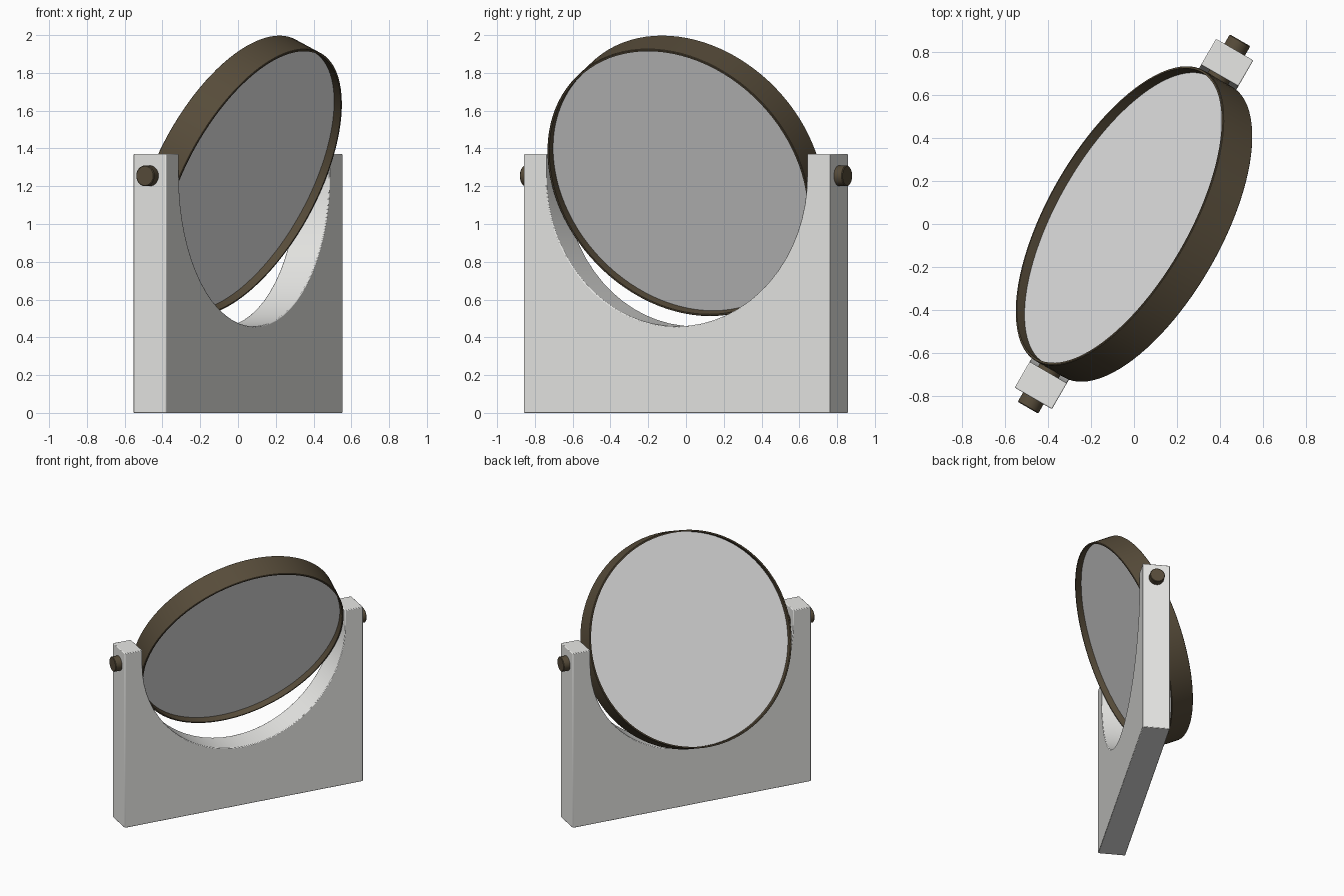
import bpy, bmesh, math
from mathutils import Matrix

if "Cube" in bpy.data.objects:
    bpy.data.objects.remove(bpy.data.objects["Cube"])

YAW = Matrix.Rotation(math.radians(60), 4, 'Z')      # whole mirror is turned
PIVOT_Z, TILT = 1.255, math.radians(25)
HALF_W, HALF_T, HEIGHT, CUT_R = 0.936, 0.1, 1.37, 0.797


def material(name, rgb):
    m = bpy.data.materials.new(name)
    m.diffuse_color = (*rgb, 1)
    m.use_nodes = True
    m.node_tree.nodes["Principled BSDF"].inputs["Base Color"].default_value = m.diffuse_color
    return m


STAND = material("pale grey", (0.8, 0.8, 0.78))
FRAME = material("dark bronze", (0.095, 0.072, 0.042))
GLASS = material("mirror grey", (0.77, 0.77, 0.77))


def make(name, bm, mat, matrix):
    bmesh.ops.recalc_face_normals(bm, faces=bm.faces)
    me = bpy.data.meshes.new(name)
    bm.to_mesh(me)
    bm.free()
    ob = bpy.data.objects.new(name, me)
    bpy.context.collection.objects.link(ob)
    me.materials.append(mat)
    me.transform(matrix)
    bpy.ops.object.select_all(action='DESELECT')
    ob.select_set(True)
    bpy.context.view_layer.objects.active = ob
    bpy.ops.object.shade_smooth_by_angle(angle=math.radians(35))
    return ob


def lathe(name, profile, mat, matrix, steps=96, closed=False):
    """Spin (radius, height) points around local z."""
    bm = bmesh.new()
    vs = [bm.verts.new((r, 0, z)) for r, z in profile]
    pairs = list(zip(vs, vs[1:])) + ([(vs[-1], vs[0])] if closed else [])
    es = [bm.edges.new(p) for p in pairs]
    bmesh.ops.spin(bm, geom=vs + es, cent=(0, 0, 0), axis=(0, 0, 1),
                   angle=2 * math.pi, steps=steps)
    bmesh.ops.remove_doubles(bm, verts=bm.verts, dist=1e-5)
    return make(name, bm, mat, matrix)


# Stand: slab with a U-shaped opening, outline extruded through its thickness
N = 32
arc = [(CUT_R * math.cos(math.pi * (1 + i / N)), PIVOT_Z + CUT_R * math.sin(math.pi * (1 + i / N)))
       for i in range(N + 1)]
outline = [(-HALF_W, HEIGHT), (-CUT_R, HEIGHT)] + arc + \
          [(CUT_R, HEIGHT), (HALF_W, HEIGHT), (HALF_W, 0), (-HALF_W, 0)]
bm = bmesh.new()
face = bm.faces.new([bm.verts.new((x, -HALF_T, z)) for x, z in outline])
ext = bmesh.ops.extrude_face_region(bm, geom=[face])
bmesh.ops.translate(bm, vec=(0, 2 * HALF_T, 0),
                    verts=[v for v in ext['geom'] if isinstance(v, bmesh.types.BMVert)])
stand = make("stand", bm, STAND, YAW)
bevel = stand.modifiers.new("soft edges", 'BEVEL')
bevel.width, bevel.segments, bevel.limit_method = 0.005, 2, 'ANGLE'

# Tilted mirror: ring frame with the glass sunk inside, the same on both sides
disc = YAW @ Matrix.Translation((0, 0, PIVOT_Z)) @ Matrix.Rotation(TILT - math.pi / 2, 4, 'X')
R, RI, T, B, G = 0.78, 0.768, 0.087, 0.003, 0.042
lathe("mirror_frame", [(RI, -T), (R - B, -T), (R, -T + B), (R, T - B), (R - B, T), (RI, T)],
      FRAME, disc, closed=True)
lathe("mirror_glass", [(0, -G), (RI + 0.004, -G), (RI + 0.004, G), (0, G)], GLASS, disc)

# Pivot pins through each upright
for side, label in ((1, "right"), (-1, "left")):
    pin = YAW @ Matrix.Translation((0, 0, PIVOT_Z)) @ Matrix.Rotation(side * math.pi / 2, 4, 'Y')
    lathe("pivot_pin_" + label, [(0, 0.776), (0.055, 0.776), (0.055, 0.982), (0.051, 0.986), (0, 0.986)],
          FRAME, pin, steps=32)
